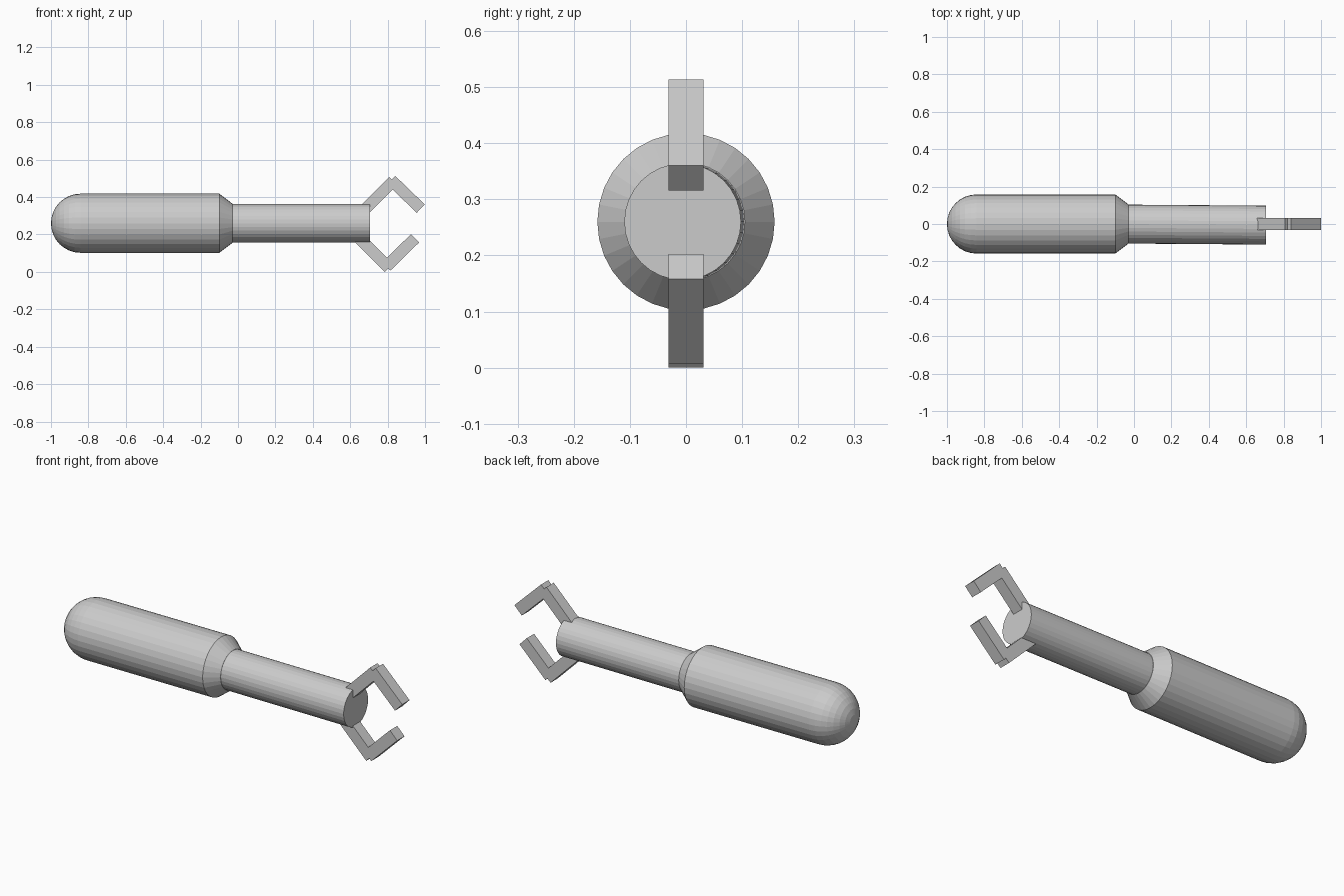
import bpy, bmesh
from math import sin, cos, pi, atan2
from mathutils import Vector

if "Cube" in bpy.data.objects:
    bpy.data.objects.remove(bpy.data.objects["Cube"])

SIDES = 32
AXIS_Z = 0.26


def finish(name, bm):
    bmesh.ops.recalc_face_normals(bm, faces=bm.faces)
    mesh = bpy.data.meshes.new(name)
    bm.to_mesh(mesh)
    bm.free()
    ob = bpy.data.objects.new(name, mesh)
    bpy.context.collection.objects.link(ob)
    return ob


def lathe_x(name, profile):
    """Turn (x, radius, y offset) stations around the long axis, closing both ends."""
    bm = bmesh.new()
    rings = []
    for x, r, dy in profile:
        n = SIDES if r > 0 else 1
        rings.append([bm.verts.new((x, dy + r * cos(2 * pi * i / SIDES),
                                    AXIS_Z + r * sin(2 * pi * i / SIDES))) for i in range(n)])
    for a, b in zip(rings, rings[1:]):
        for i in range(SIDES):
            j = (i + 1) % SIDES
            if len(a) == 1:
                bm.faces.new((a[0], b[i], b[j]))
            else:
                bm.faces.new((a[i], a[j], b[j], b[i]))
    for ring in (rings[0], rings[-1]):
        if len(ring) > 1:
            bm.faces.new(ring)
    return finish(name, bm)


def bar(name, start, end, thick=0.062, width=0.062):
    """Square bar between two points in the x-z plane."""
    s, e = Vector((start[0], 0, start[1])), Vector((end[0], 0, end[1]))
    d = e - s
    bm = bmesh.new()
    bmesh.ops.create_cube(bm, size=1)
    bmesh.ops.scale(bm, vec=(d.length, width, thick), verts=bm.verts)
    ob = finish(name, bm)
    ob.location = (s + e) / 2
    ob.rotation_euler = (0, -atan2(d.z, d.x), 0)
    return ob


# Handle: rounded rear end, straight grip, tapered shoulder
R = 0.158
dome = [(-0.842 - R * cos(pi / 2 * k / 8), R * sin(pi / 2 * k / 8), 0) for k in range(9)]
lathe_x("handle", dome + [(-0.1, R, 0), (-0.03, 0.105, 0)])

# Shaft, leaning very slightly to the front
lathe_x("shaft", [(-0.1, 0.104, 0), (0.705, 0.104, -0.006)])

# Claw fingers, each an outward bar and an inward bar
bar("upper_finger_base", (0.673, 0.329), (0.830, 0.486))
bar("upper_finger_tip", (0.819, 0.491), (0.977, 0.338))
bar("lower_finger_base", (0.643, 0.185), (0.806, 0.022))
bar("lower_finger_tip", (0.793, 0.029), (0.947, 0.180))
